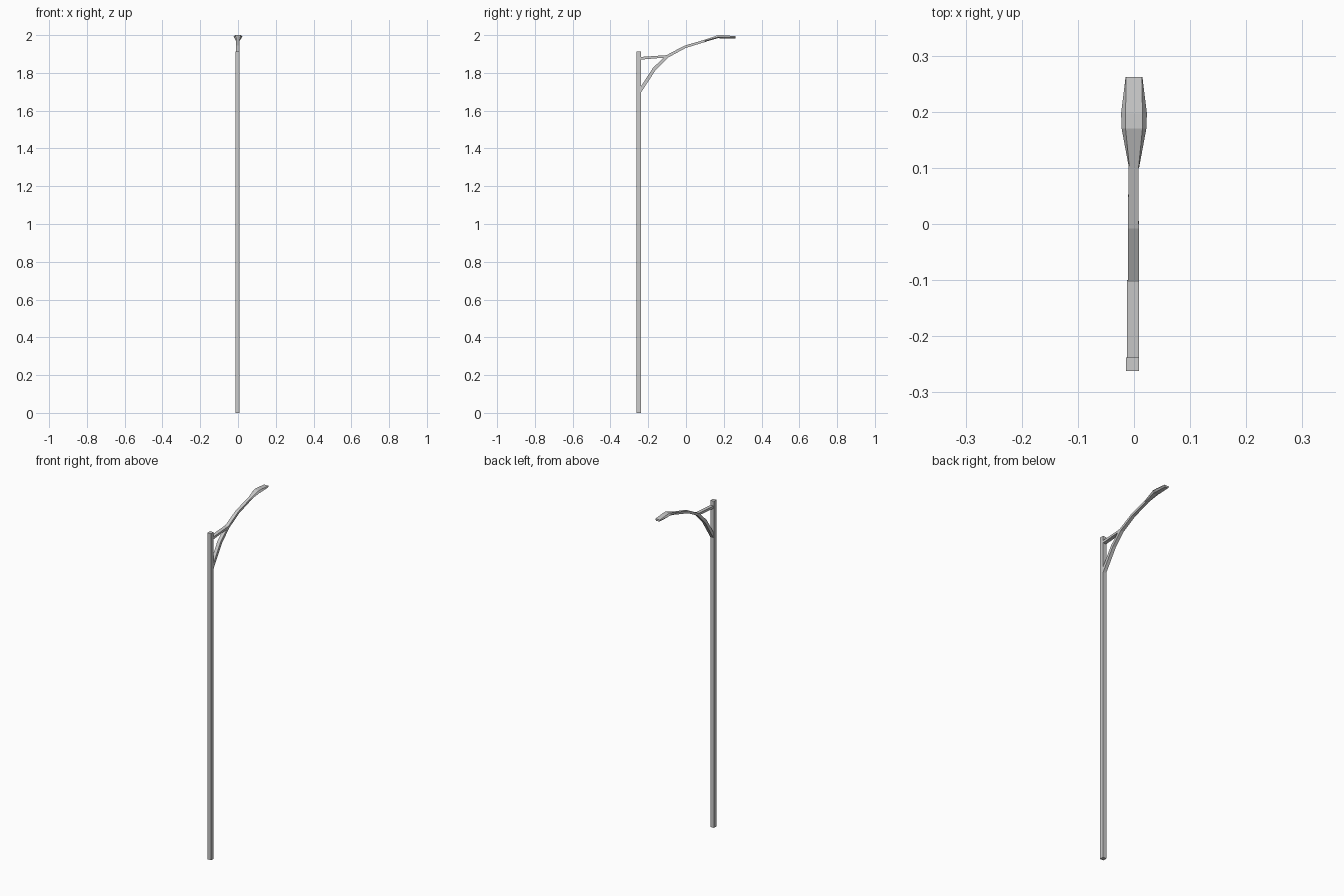
import bpy, bmesh

if "Cube" in bpy.data.objects:
    bpy.data.objects.remove(bpy.data.objects["Cube"])


def loft(name, rings):
    """Skin a list of equal-length point rings and cap both ends."""
    bm = bmesh.new()
    loops = [[bm.verts.new(p) for p in r] for r in rings]
    n = len(loops[0])
    for a, b in zip(loops, loops[1:]):
        for i in range(n):
            j = (i + 1) % n
            bm.faces.new((a[i], a[j], b[j], b[i]))
    bm.faces.new(loops[0])
    bm.faces.new(loops[-1])
    bmesh.ops.recalc_face_normals(bm, faces=bm.faces)
    me = bpy.data.meshes.new(name)
    bm.to_mesh(me)
    bm.free()
    ob = bpy.data.objects.new(name, me)
    bpy.context.collection.objects.link(ob)
    return ob


def bar(name, path):
    """Rectangular bar along (y, z, half width, half thickness, centre x)."""
    rings = []
    for i, (y, z, w, t, cx) in enumerate(path):
        p, q = path[max(i - 1, 0)], path[min(i + 1, len(path) - 1)]
        dy, dz = q[0] - p[0], q[1] - p[1]
        l = (dy * dy + dz * dz) ** 0.5
        ny, nz = -dz / l * t, dy / l * t
        rings.append([(cx + sx * w, y + s * ny, z + s * nz)
                      for sx, s in ((-1, -1), (1, -1), (1, 1), (-1, 1))])
    return loft(name, rings)


# Square pole
loft("pole", [[(-0.0025 + sx * 0.0115, -0.25 + sy * 0.012, z)
               for sx, sy in ((-1, -1), (1, -1), (1, 1), (-1, 1))] for z in (0, 1.912)])

# Curved arm and short horizontal brace
bar("curved_arm", [(-0.245, 1.702, 0.010, 0.009, -0.002),
                   (-0.167, 1.822, 0.010, 0.009, -0.002),
                   (-0.100, 1.887, 0.010, 0.0075, -0.001),
                   (-0.005, 1.938, 0.0095, 0.007, -0.001),
                   (0.105, 1.971, 0.009, 0.006, -0.001)])
bar("brace", [(-0.245, 1.877, 0.0105, 0.007, -0.002),
              (-0.100, 1.888, 0.0105, 0.006, -0.002)])

# Lamp head: six-sided sections (y, top z, middle z, bottom z, top / middle / bottom half width)
sections = [(0.100, 1.976, 1.970, 1.964, 0.008, 0.009, 0.008),
            (0.170, 2.000, 1.990, 1.984, 0.015, 0.022, 0.012),
            (0.197, 2.000, 1.991, 1.982, 0.015, 0.023, 0.013),
            (0.262, 1.994, 1.989, 1.983, 0.014, 0.015, 0.010)]
loft("lamp_head", [[(-a, y, t), (a, y, t), (m, y, c), (b, y, d), (-b, y, d), (-m, y, c)]
                   for y, t, c, d, a, m, b in sections])
